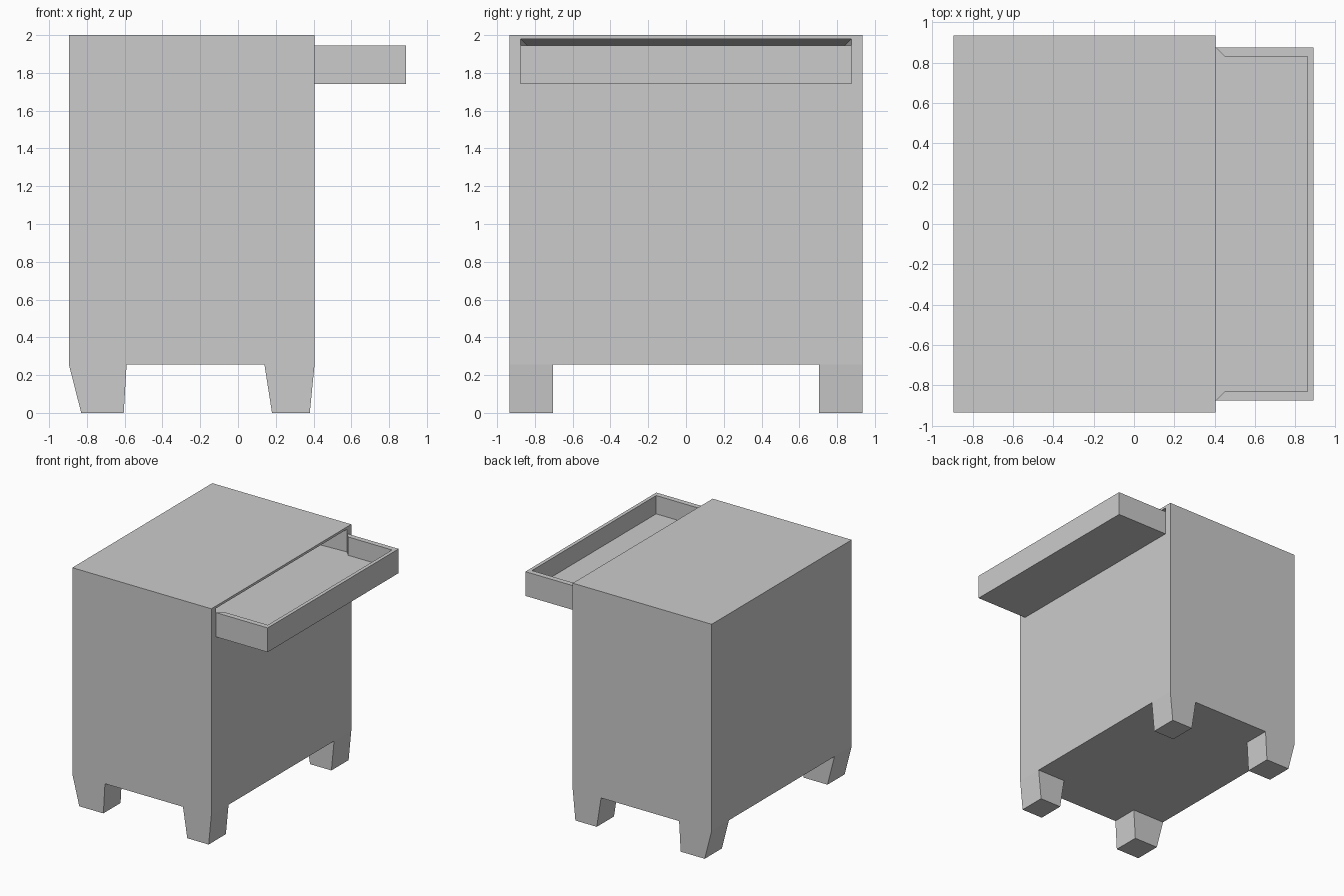
import bpy, bmesh
from mathutils import Vector

if "Cube" in bpy.data.objects:
    bpy.data.objects.remove(bpy.data.objects["Cube"])


def finish(bm, name):
    bmesh.ops.recalc_face_normals(bm, faces=bm.faces)
    me = bpy.data.meshes.new(name)
    bm.to_mesh(me)
    bm.free()
    ob = bpy.data.objects.new(name, me)
    bpy.context.collection.objects.link(ob)
    return ob


def prism(name, points, direction):
    """Extrude a closed outline along a direction."""
    bm = bmesh.new()
    face = bm.faces.new([bm.verts.new(p) for p in points])
    ext = bmesh.ops.extrude_face_region(bm, geom=[face], use_keep_orig=True)
    moved = [g for g in ext["geom"] if isinstance(g, bmesh.types.BMVert)]
    bmesh.ops.translate(bm, verts=moved, vec=direction)
    return finish(bm, name)


X0, X1, Y, LEG_H, TOP = -0.895, 0.405, 0.935, 0.255, 2.0
DY, DZ0, DZ1, T = 0.875, 1.74, 1.945, 0.045   # drawer half width, bottom, top, wall
GAP_TOP, BACK = 1.98, -0.40                   # slot top, slot back

# Cabinet body with a tapering drawer slot in the +x side
bm = bmesh.new()
bmesh.ops.create_cube(bm, size=1)
for v in bm.verts:
    v.co = ((X0 + X1) / 2 + v.co.x * (X1 - X0), v.co.y * 2 * Y,
            (LEG_H + TOP) / 2 + v.co.z * (TOP - LEG_H))
slot = max(bm.faces, key=lambda f: f.calc_center_median().x)
bmesh.ops.inset_individual(bm, faces=[slot], thickness=0.05)
mid = slot.calc_center_median().z


def shape_slot(face, x, inset):
    for v in face.verts:
        v.co = (x, (DY - inset) * (1 if v.co.y > 0 else -1),
                GAP_TOP - inset if v.co.z > mid else DZ0 + inset)


inner = bmesh.ops.extrude_discrete_faces(bm, faces=[slot])["faces"][0]
for v in inner.verts:
    v.co.x = BACK
for v in [v for v in bm.verts if abs(v.co.x - X1) < 1e-4 and abs(v.co.y) < Y - 0.01]:
    v.co.y = DY if v.co.y > 0 else -DY
    v.co.z = GAP_TOP if v.co.z > mid else DZ0
shape_slot(inner, BACK, T)
finish(bm, "cabinet_body")

# Drawer walls, open at the back with mitred ends
half = [(0.86, DY - T), (X1 + T, DY - T), (X1, DY), (0.89, DY)]
outline = half + [(x, -y) for x, y in reversed(half)]
prism("drawer_walls", [(x, y, DZ0) for x, y in outline], Vector((0, 0, DZ1 - DZ0)))

# Drawer floor running back into the slot
half = [(0.86, DY - T), (X1 + T, DY - T), (X1, DY), (BACK, DY - T)]
outline = half + [(x, -y) for x, y in reversed(half)]
prism("drawer_floor", [(x, y, DZ0) for x, y in outline], Vector((0, 0, 0.05)))

# Legs, tapered along x: top x range then bottom x range
for side, (a, b, c, d) in (("left", (X0, -0.59, -0.605, -0.83)),
                           ("right", (0.14, X1, 0.38, 0.18))):
    for end, y in (("front", -Y), ("back", 0.705)):
        prism(f"{end}_{side}_leg",
              [(a, y, LEG_H), (b, y, LEG_H), (c, y, 0), (d, y, 0)],
              Vector((0, 0.23, 0)))
